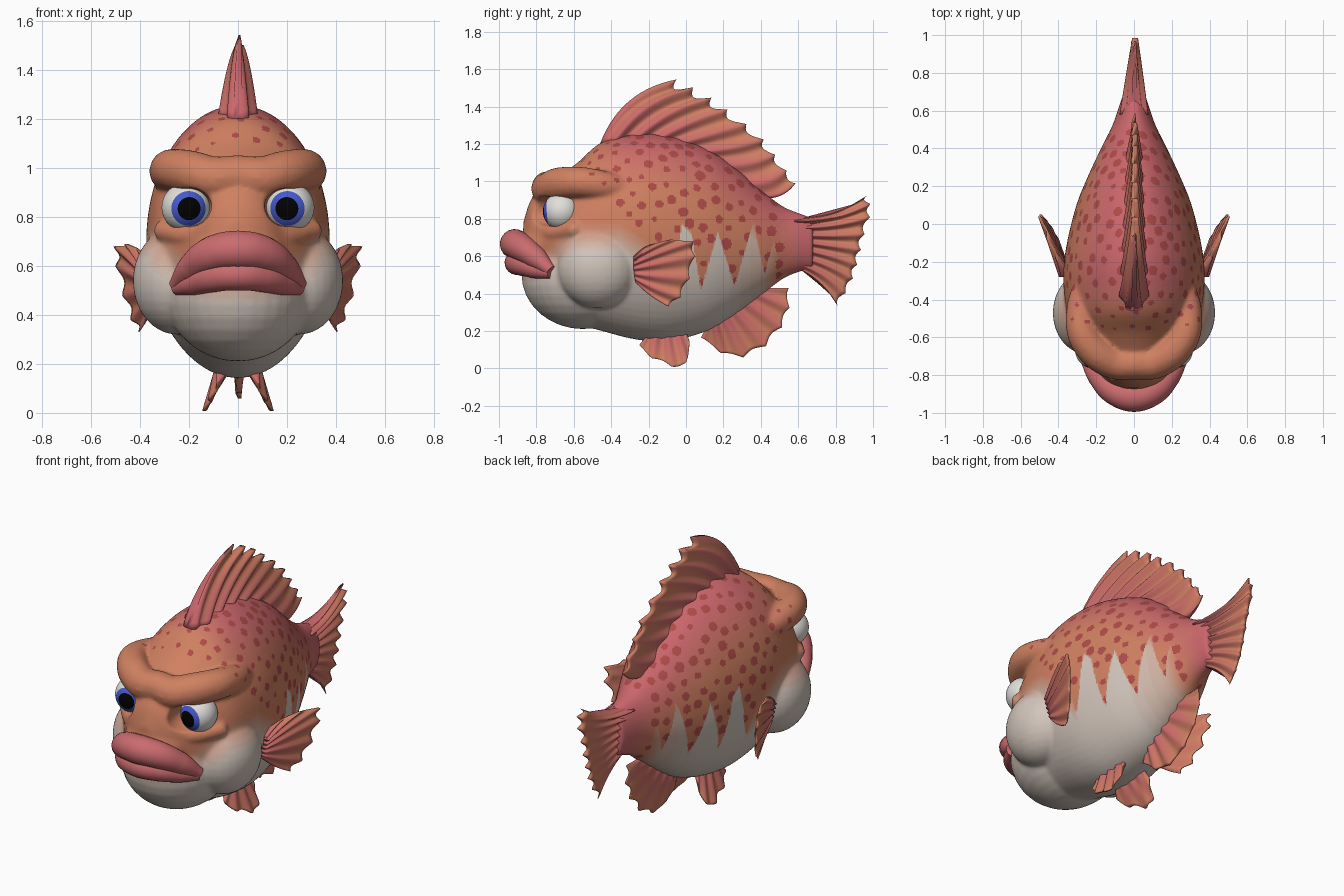
import bpy, bmesh, random
from math import sin, cos, pi
from mathutils import Vector, Matrix, kdtree

random.seed(4)
cube = bpy.data.objects.get("Cube")
if cube:
    bpy.data.objects.remove(cube)


# Helpers
def clamp(v):
    return max(0.0, min(1.0, v))


def spline(pts, t):
    """Smooth curve through pts, t from 0 to 1."""
    f = clamp(t) * (len(pts) - 1)
    i = min(int(f), len(pts) - 2)
    f -= i
    a, b, c, d = (Vector(pts[max(0, min(len(pts) - 1, i + k))]) for k in (-1, 0, 1, 2))
    return b + (c - a) * f / 2 + (a * 2 - b * 5 + c * 4 - d) * f * f / 2 + (b * 3 - a - c * 3 + d) * f ** 3 / 2


def lookup(table, y):
    for a, b in zip(table, table[1:]):
        if y <= b[0]:
            return a[1] + (b[1] - a[1]) * clamp((y - a[0]) / (b[0] - a[0]))
    return table[-1][1]


WHITE, ORANGE, PINK = Vector((.82, .77, .73)), Vector((.81, .5, .38)), Vector((.79, .4, .42))
FLAT = {"spot": (.68, .3, .29), "lip": (.79, .42, .43), "eyeball": (.88, .87, .85),
        "iris": (.28, .35, .8), "pupil": (.03, .03, .03)}
STEPS = 12


def material(key):
    """A named flat colour, or a step on the white-orange-pink ramp (0 to 2)."""
    if key in FLAT:
        name, rgb = key, FLAT[key]
    else:
        s = round(key * STEPS) / STEPS
        name = f"skin_tone_{round(key * STEPS)}"
        rgb = WHITE.lerp(ORANGE, s) if s < 1 else ORANGE.lerp(PINK, s - 1)
    mat = bpy.data.materials.get(name)
    if not mat:
        mat = bpy.data.materials.new(name)
        mat.use_nodes = True
        col = [c ** 2.2 for c in rgb] + [1]
        mat.diffuse_color = col
        mat.node_tree.nodes["Principled BSDF"].inputs["Base Color"].default_value = col
    return mat


def paint(mesh, keys):
    slots = {}
    for poly, key in zip(mesh.polygons, keys):
        mat = material(key)
        if mat.name not in slots:
            slots[mat.name] = len(slots)
            mesh.materials.append(mat)
        poly.material_index = slots[mat.name]


def finish(name, bm):
    bmesh.ops.recalc_face_normals(bm, faces=bm.faces)
    mesh = bpy.data.meshes.new(name)
    bm.to_mesh(mesh)
    bm.free()
    mesh.shade_smooth()
    ob = bpy.data.objects.new(name, mesh)
    bpy.context.collection.objects.link(ob)
    return ob


def ellipsoid(bm, centre, radii, segs=32):
    mat = Matrix.Translation(centre) @ Matrix.Diagonal((*radii, 1))
    bmesh.ops.create_uvsphere(bm, u_segments=segs, v_segments=segs // 2, radius=1, matrix=mat)


def bridge(bm, rings):
    for a, b in zip(rings, rings[1:]):
        for i in range(len(a)):
            j = (i + 1) % len(a)
            bm.faces.new((a[i], a[j], b[j], b[i]))
    bm.faces.new(rings[0])
    bm.faces.new(rings[-1])


# Body: lofted oval sections (y, top, bottom, half width)
SECTIONS = [(-.87, .78, .62, .05), (-.83, .9, .5, .13), (-.76, .98, .38, .2), (-.68, 1.03, .3, .27),
            (-.58, 1.1, .24, .33), (-.45, 1.21, .2, .36), (-.27, 1.255, .155, .375),
            (-.1, 1.245, .145, .355), (.1, 1.18, .195, .305), (.25, 1.085, .28, .245),
            (.4, .955, .39, .175), (.52, .865, .48, .115), (.62, .825, .52, .08), (.68, .8, .53, .06)]
bm = bmesh.new()
rings = []
for k in range(61):
    y, top, bot, w = spline(SECTIONS, k / 60)
    rings.append([bm.verts.new((w * cos(a), y, (top + bot) / 2 + (top - bot) / 2 * sin(a)))
                  for a in (2 * pi * i / 64 for i in range(64))])
bridge(bm, rings)

# Jaw, muzzle, cheeks, brows and lower lids, fused with the body
ellipsoid(bm, (0, -.55, .5), (.3, .33, .29))
ellipsoid(bm, (0, -.72, .66), (.2, .17, .16))
BROW = [(0, -.74, .97, .085), (.1, -.735, .96, .09), (.2, -.68, .985, .09),
        (.27, -.58, .995, .085), (.28, -.45, .98, .08), (.25, -.32, .96, .07)]
LID = [(.1, -.77, .75, .045), (.2, -.71, .725, .045), (.3, -.6, .745, .045)]
for side in (1, -1):
    ellipsoid(bm, (side * .25, -.47, .54), (.18, .22, .22))
    for path in (BROW, LID):
        for k in range(25):
            x, y, z, r = spline(path, k / 24)
            ellipsoid(bm, (side * x, y, z), (r, r, r), 16)
body = finish("body", bm)

# Eye sockets
bm = bmesh.new()
for side in (1, -1):
    ellipsoid(bm, (side * .205, -.76, .84), (.1, .16, .08))
cutter = finish("socket_cutter", bm)
cutter.hide_render = True

bpy.context.view_layer.objects.active = body
for kind in ("REMESH", "BOOLEAN", "REMESH", "SMOOTH"):
    mod = body.modifiers.new(kind.lower(), kind)
    if kind == "REMESH":
        mod.mode, mod.voxel_size = "VOXEL", .0095
    elif kind == "BOOLEAN":
        mod.operation, mod.solver, mod.object = "DIFFERENCE", "EXACT", cutter
    else:
        mod.factor, mod.iterations = .5, 7
    bpy.ops.object.modifier_apply(modifier=mod.name)
bpy.data.objects.remove(cutter)
body.data.shade_smooth()

# Skin pattern: pale belly with flame edge, pink back, spots
EDGE = [(-.95, .5), (-.76, .55), (-.6, .7), (-.35, .7), (-.2, .6), (-.1, .45), (-.06, .55), (-.02, .77),
        (.03, .72), (.08, .42), (.17, .73), (.26, .44), (.36, .78), (.42, .5), (.47, .68), (.5, .56), (.6, .65)]


def skin(p):
    soft = .015 if p.y > -.11 else .16
    s = clamp((p.z - lookup(EDGE, p.y)) / soft + .5)
    s = max(s, .5 * clamp((p.y - .2) / .35))
    back = clamp((.3 - lookup(SECTIONS, p.y) + p.z) / .25) * clamp((p.y + .5) / .2)
    return s + (2 - s) * max(back, clamp((p.y - .42) / .2))


centres = [p.center.copy() for p in body.data.polygons]
tones = [skin(c) for c in centres]
spots = []
for i in random.sample(range(len(centres)), 9000):
    c = centres[i]
    if tones[i] > .97 and -.6 < c.y < .5 and c.z > 1.12 - 1.1 * clamp(c.y + .58):
        if all((c - q).length > .068 for q, r in spots):
            spots.append((c, random.uniform(.016, .03) * (.55 + .45 * clamp(2 * (c.y + .6)))))
tree = kdtree.KDTree(len(spots))
for i, (c, r) in enumerate(spots):
    tree.insert(c, i)
tree.balance()
for n, c in enumerate(centres):
    near, i, dist = tree.find(c)
    if dist < spots[i][1] and tones[n] > .9:
        tones[n] = "spot"
paint(body.data, tones)

# Eyes
for side, label in ((1, "left"), (-1, "right")):
    bm = bmesh.new()
    ellipsoid(bm, (0, 0, 0), (.1, .1, .1), 64)
    eye = finish(label + "_eye", bm)
    heights = [p.center.z * 10 for p in eye.data.polygons]
    paint(eye.data, ["pupil" if h > .86 else "iris" if h > .68 else "eyeball" for h in heights])
    eye.location = (side * .212, -.665, .84)
    eye.rotation_euler = Vector((side * -.14, -1, -.06)).to_track_quat("Z", "Y").to_euler()


# Lips: tapered tubes (x, y, z, radius)
def lip(name, half):
    curve = bpy.data.curves.new(name, "CURVE")
    curve.dimensions, curve.bevel_depth, curve.bevel_resolution = "3D", 1, 8
    curve.use_fill_caps = True
    path = [(-x, y, z, r) for x, y, z, r in half[:0:-1]] + half
    line = curve.splines.new("BEZIER")
    line.bezier_points.add(len(path) - 1)
    for pt, (x, y, z, r) in zip(line.bezier_points, path):
        pt.co, pt.radius = (x, y, z), r
        pt.handle_left_type = pt.handle_right_type = "AUTO"
    curve.materials.append(material("lip"))
    bpy.context.collection.objects.link(bpy.data.objects.new(name, curve))


lip("upper_lip", [(0, -.915, .665, .08), (.1, -.885, .65, .075), (.19, -.8, .59, .06), (.255, -.72, .52, .03)])
lip("lower_lip", [(0, -.905, .565, .065), (.1, -.87, .555, .062), (.18, -.8, .53, .05), (.25, -.72, .51, .03)])


# Fins: sheets from a base line to a scalloped tip line in (y, z)
def fin(name, base, tip, lobes, thick, bow=0.0, notch=.1, lean=(0, 0, 0), side=1):
    bm = bmesh.new()
    nu, nv = lobes * 10, 14
    root = Vector(base[0])
    rings = []
    for i in range(nu + 1):
        u = i / nu
        a, b = spline(base, u), spline(tip, u)
        ray = (b - a) * (1 - notch * abs(sin(pi * lobes * u)))
        bulge = Vector((-ray.y, ray.x)) * bow * (1 - 2 * u)
        ridge = cos(2 * pi * lobes * u)
        edge = max(.2, min(1, u / .07, (1 - u) / .07) ** .5)
        pair = ([], [])
        for j in range(nv + 1):
            v = j / nv
            y, z = a + ray * v + bulge * 4 * v * (1 - v)
            mid = lean[0] + lean[1] * (y - root.x) + lean[2] * (z - root.y) + .006 * v * ridge
            t = thick * (1 - .5 * u) * edge * (1 - .8 * v) * (1 + .25 * ridge)
            for s, row in zip((1, -1), pair):
                row.append(bm.verts.new((side * (mid + s * t), y, z)))
        rings.append(pair[0] + pair[1][::-1])
    bridge(bm, rings)
    ob = finish(name, bm)
    # Faces run ring by ring, so their order gives the place along each ray
    width = 2 * nv + 2
    keys = []
    for k in range(len(ob.data.polygons)):
        v = 1 - abs((k % width) - nv) / nv
        u = k // width / nu
        keys.append(max(1, min(2, 1.9 - .8 * v + .2 * cos(2 * pi * lobes * u))))
    paint(ob.data, keys)


fin("dorsal_fin", [(-.46, 1.2), (-.2, 1.22), (.1, 1.14), (.42, .91)],
    [(-.05, 1.545), (.1, 1.47), (.24, 1.37), (.4, 1.24), (.5, 1.11), (.585, .99)], 8, .07, .14, .11)
fin("tail_fin", [(.58, .81), (.58, .68), (.58, .54)],
    [(.97, .925), (.99, .84), (.95, .7), (.92, .57), (.88, .45), (.81, .335)], 8, .065, -.09, .06)
fin("anal_fin", [(.12, .24), (.25, .32), (.42, .43)],
    [(.08, .165), (.17, .09), (.27, .055), (.38, .085), (.47, .16), (.53, .25), (.555, .34), (.55, .43)], 6, .035)
for side, label in ((1, "left"), (-1, "right")):
    fin(label + "_pectoral_fin", [(-.28, .6), (-.28, .53), (-.27, .46)],
        [(-.19, .665), (-.08, .69), (.04, .68), (.05, .6), (.02, .48), (-.03, .38), (-.09, .33)],
        6, .035, .05, .07, (.36, .39, .13), side)
    fin(label + "_pelvic_fin", [(-.2, .19), (-.1, .19), (.0, .2)],
        [(-.25, .125), (-.2, .065), (-.12, .03), (-.04, 0), (.01, .05), (.02, .14)],
        4, .035, 0, .06, (.055, .05, -.4), side)
